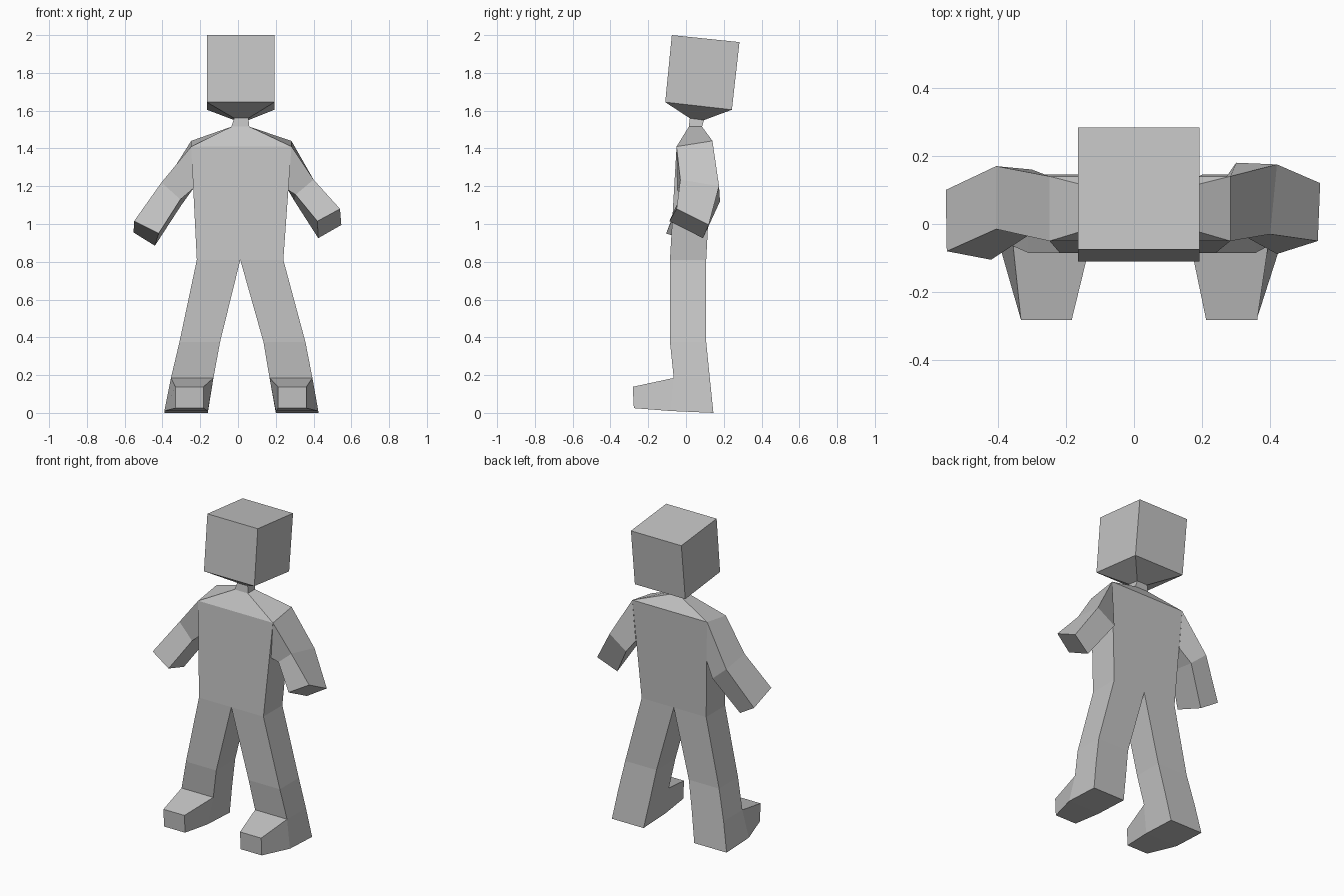
import bpy
import bmesh

if "Cube" in bpy.data.objects:
    bpy.data.objects.remove(bpy.data.objects["Cube"])

grey = bpy.data.materials.new("plain grey")
grey.diffuse_color = (0.55, 0.55, 0.55, 1)
grey.use_nodes = True
grey.node_tree.nodes["Principled BSDF"].inputs["Base Color"].default_value = grey.diffuse_color


def loft(name, rings, cap_start=False, cap_end=False):
    """Skin a series of four-cornered rings into one flat-shaded part."""
    bm = bmesh.new()
    loops = [[bm.verts.new(p) for p in ring] for ring in rings]
    for a, b in zip(loops, loops[1:]):
        for i in range(4):
            j = (i + 1) % 4
            bm.faces.new((a[i], a[j], b[j], b[i]))
    if cap_start:
        bm.faces.new(loops[0])
    if cap_end:
        bm.faces.new(loops[-1])
    bmesh.ops.recalc_face_normals(bm, faces=bm.faces)
    mesh = bpy.data.meshes.new(name)
    bm.to_mesh(mesh)
    bm.free()
    mesh.materials.append(grey)
    obj = bpy.data.objects.new(name, mesh)
    bpy.context.collection.objects.link(obj)
    return obj


def ring(x0, x1, yf, yb, zf, zb=None):
    """Ring across the body; front and back edges may differ in height."""
    zb = zf if zb is None else zb
    return [(x0, yf, zf), (x1, yf, zf), (x1, yb, zb), (x0, yb, zb)]


# Tilted head with tapered underside
neck_top = ring(-0.02, 0.055, 0.02, 0.095, 1.56, 1.55)
loft("head", [ring(-0.165, 0.193, -0.075, 0.283, 2.0, 1.963),
              ring(-0.165, 0.193, -0.11, 0.243, 1.645, 1.605),
              neck_top], cap_start=True)

# Neck, sloping shoulders and torso
neck_base = ring(-0.035, 0.06, 0.015, 0.085, 1.515)
shoulders = ring(-0.248, 0.283, -0.05, 0.14, 1.41, 1.44)
loft("neck", [neck_top, neck_base])
loft("torso", [neck_base, shoulders, ring(-0.218, 0.24, -0.085, 0.107, 0.81)])

# Legs: hip, knee, ankle and sole widths given as x pairs
legs = {
    "right": [(-0.218, 0.012), (-0.31, -0.095), (-0.355, -0.13), (-0.39, -0.16), (-0.332, -0.183)],
    "left": [(0.012, 0.24), (0.135, 0.357), (0.167, 0.394), (0.2, 0.425), (0.212, 0.362)],
}
for side, (hip, knee, ankle, sole, toe) in legs.items():
    ankle_ring = ring(*ankle, -0.065, 0.126, 0.185)
    sole_ring = ring(*sole, -0.08, 0.145, 0.01, 0.0)
    loft(side + "_leg", [ring(*hip, -0.085, 0.107, 0.81),
                         ring(*knee, -0.085, 0.107, 0.375),
                         ankle_ring], )
    # Heel block without its front wall, then the tapering toe
    heel = loft(side + "_heel", [ankle_ring, sole_ring], cap_end=True)
    bm = bmesh.new()
    bm.from_mesh(heel.data)
    front = min(bm.faces, key=lambda f: f.calc_center_median().y)
    bmesh.ops.delete(bm, geom=[front], context='FACES_ONLY')
    bm.to_mesh(heel.data)
    bm.free()
    loft(side + "_toe", [
        [ankle_ring[0], ankle_ring[1], sole_ring[1], sole_ring[0]],
        [(toe[0], -0.282, 0.138), (toe[1], -0.282, 0.138),
         (toe[1], -0.276, 0.025), (toe[0], -0.276, 0.025)]], cap_end=True)

# Arms: shoulder, elbow and hand rings (front top, back top, back low, front low)
loft("right_arm", [
    [shoulders[0], shoulders[3], (-0.235, 0.13, 1.19), (-0.235, -0.045, 1.19)],
    [(-0.405, -0.015, 1.22), (-0.405, 0.17, 1.19), (-0.30, 0.16, 1.10), (-0.305, -0.03, 1.13)],
    [(-0.55, -0.08, 1.015), (-0.553, 0.10, 0.955), (-0.44, 0.08, 0.885), (-0.42, -0.105, 0.95)],
], cap_end=True)
loft("left_arm", [
    [shoulders[1], shoulders[2], (0.265, 0.13, 1.18), (0.265, -0.045, 1.18)],
    [(0.40, -0.03, 1.235), (0.42, 0.175, 1.20), (0.30, 0.18, 1.12), (0.305, -0.025, 1.155)],
    [(0.54, -0.05, 1.08), (0.547, 0.12, 0.995), (0.425, 0.09, 0.925), (0.42, -0.088, 1.015)],
], cap_end=True)
